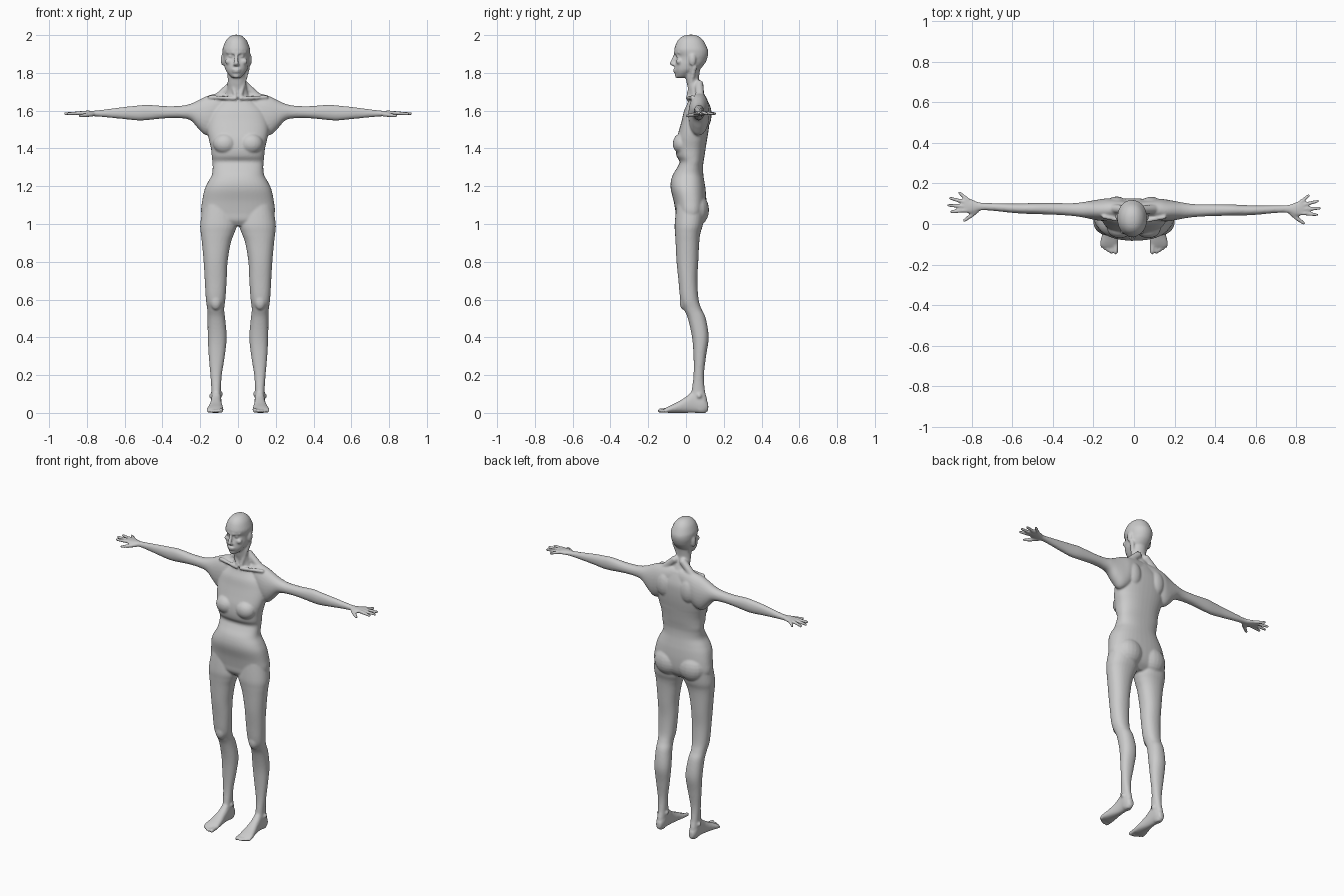
import bpy, bmesh, math
from mathutils import Vector, Matrix

bm = bmesh.new()
ORDER = {'x': lambda t, a, b: (t, a, b), 'y': lambda t, a, b: (a, t, b), 'z': lambda t, a, b: (a, b, t)}


def spline(rows, steps=5):
    """Catmull-Rom through the section rows."""
    out = []
    for i in range(len(rows) - 1):
        p = [rows[max(i - 1, 0)], rows[i], rows[i + 1], rows[min(i + 2, len(rows) - 1)]]
        for k in range(steps):
            u = k / steps
            out.append([0.5 * (2 * b + (c - a) * u + (2 * a - 5 * b + 4 * c - d) * u * u
                               + (3 * b - a - 3 * c + d) * u ** 3) for a, b, c, d in zip(*p)])
    return out + [list(rows[-1])]


def loft(rows, axis='z', power=2.0, n=28):
    """Closed skin over rows of (position, a_min, a_max, b_min, b_max)."""
    def bend(v):
        return math.copysign(abs(v) ** (2 / power), v)
    rings = []
    for t, a0, a1, b0, b1 in spline(rows):
        ring = []
        for k in range(n):
            w = 2 * math.pi * k / n
            a = (a0 + a1) / 2 + (a1 - a0) / 2 * bend(math.cos(w))
            b = (b0 + b1) / 2 + (b1 - b0) / 2 * bend(math.sin(w))
            ring.append(bm.verts.new(ORDER[axis](t, a, b)))
        rings.append(ring)
    for r, s in zip(rings, rings[1:]):
        for k in range(n):
            bm.faces.new((r[k], r[(k + 1) % n], s[(k + 1) % n], s[k]))
    bm.faces.new(rings[0])
    bm.faces.new(rings[-1])


def ball(c, r):
    m = Matrix.Translation(c) @ Matrix.Diagonal((*r, 1))
    bmesh.ops.create_uvsphere(bm, u_segments=20, v_segments=12, radius=1, matrix=m)


def limb(a, b, r1, r2):
    """Rounded tapered rod."""
    a, b = Vector(a), Vector(b)
    m = Matrix.Translation((a + b) / 2) @ (b - a).to_track_quat('Z', 'Y').to_matrix().to_4x4()
    bmesh.ops.create_cone(bm, cap_ends=True, segments=14, radius1=r1, radius2=r2,
                          depth=(b - a).length, matrix=m)
    ball(a, (r1,) * 3)
    ball(b, (r2,) * 3)


# --- one side, mirrored below ---
# leg
loft([(1.10, .02, .185, -.05, .10), (1.0, .006, .20, -.06, .09), (.95, .02, .197, -.058, .076),
      (.90, .038, .191, -.055, .07), (.80, .055, .182, -.05, .065), (.70, .06, .176, -.04, .06),
      (.60, .067, .17, -.03, .067), (.55, .073, .163, -.012, .082), (.50, .068, .161, .01, .105),
      (.40, .06, .16, .032, .12), (.30, .07, .155, .04, .106), (.20, .086, .146, .04, .095),
      (.12, .09, .141, .03, .10), (.07, .09, .142, .02, .112), (.02, .092, .14, .04, .115),
      (0, .10, .13, .06, .105)], 'z', 2.2)
ball((.117, -.012, .59), (.03, .022, .045))
# ankle bones
ball((.092, .065, .10), (.012, .014, .014))
ball((.141, .07, .09), (.012, .014, .014))
# foot
loft([(.118, .10, .13, .01, .05), (.09, .09, .142, 0, .09), (.04, .088, .142, 0, .115),
      (0, .086, .146, 0, .085), (-.05, .08, .157, 0, .055), (-.09, .077, .167, 0, .036),
      (-.112, .08, .166, .003, .024)], 'y', 2.3)
# toes
for x, tip, r in ((.09, -.138, .012), (.111, -.138, .009), (.127, -.13, .009),
                  (.142, -.121, .0085), (.157, -.11, .0085)):
    limb((x, -.09, .016), (x, tip, r), r, r)
# arm and shoulder
loft([(.02, .035, .11, 1.56, 1.70), (.08, .025, .12, 1.52, 1.695), (.13, .015, .125, 1.48, 1.688),
      (.17, .015, .12, 1.47, 1.675), (.21, .022, .113, 1.505, 1.655), (.25, .03, .106, 1.548, 1.637),
      (.30, .037, .10, 1.56, 1.626), (.38, .042, .10, 1.56, 1.624), (.48, .045, .10, 1.55, 1.631),
      (.53, .046, .098, 1.548, 1.627), (.60, .05, .096, 1.555, 1.62), (.70, .06, .097, 1.565, 1.607),
      (.76, .06, .10, 1.57, 1.60), (.80, .045, .115, 1.572, 1.60), (.83, .05, .124, 1.576, 1.598),
      (.843, .06, .12, 1.58, 1.594)], 'x', 2.1)
# fingers and thumb
for a, b in (((.825, .06), (.90, .053)), ((.83, .08), (.914, .085)),
             ((.83, .10), (.905, .12)), ((.82, .113), (.86, .147))):
    limb((*a, 1.588), (*b, 1.584), .0105, .008)
limb((.775, .06, 1.58), (.805, .033, 1.576), .013, .011)
limb((.805, .033, 1.576), (.837, .01, 1.573), .011, .008)
# chest, shoulder blade, buttock, hip
ball((.07, -.022, 1.425), (.062, .048, .055))
ball((.085, .10, 1.58), (.05, .035, .075))
ball((.085, .058, 1.075), (.088, .064, .085))
# collar bone and neck tendons
limb((.015, .008, 1.665), (.15, .035, 1.672), .010, .010)
limb((.05, .045, 1.83), (.012, .012, 1.675), .014, .010)
limb((.03, .07, 1.74), (.10, .075, 1.675), .022, .022)

half = bm.verts[:] + bm.edges[:] + bm.faces[:]
copy = bmesh.ops.duplicate(bm, geom=half)['geom']
for v in copy:
    if isinstance(v, bmesh.types.BMVert):
        v.co.x *= -1

# --- middle parts ---
# torso
loft([(z, -w, w, f, b) for z, w, f, b in (
    (1.68, .055, .022, .10), (1.64, .10, .008, .115), (1.60, .14, -.01, .125), (1.55, .158, -.022, .125),
    (1.50, .163, -.036, .12), (1.45, .155, -.05, .112), (1.40, .143, -.055, .104), (1.36, .139, -.05, .098),
    (1.33, .136, -.034, .093), (1.30, .134, -.046, .09), (1.26, .138, -.07, .092), (1.22, .16, -.081, .098),
    (1.18, .178, -.08, .104), (1.12, .19, -.065, .108), (1.06, .195, -.055, .105), (1.02, .17, -.05, .09),
    (.99, .08, -.03, .06))], 'z', 2.4, 40)
# neck
loft([(1.86, -.055, .04, -.01, .085), (1.80, -.055, .04, -.008, .072), (1.75, -.055, .042, .003, .07),
      (1.70, -.058, .052, .014, .088), (1.64, -.08, .075, .015, .115)])
# head
hx = -.009
loft([(z, hx - w, hx + w, f, b) for z, w, f, b in (
    (2.002, .012, .01, .042), (1.993, .034, -.02, .068), (1.97, .056, -.045, .093), (1.93, .072, -.061, .113),
    (1.91, .073, -.06, .118), (1.89, .071, -.05, .116), (1.87, .068, -.053, .11), (1.85, .066, -.058, .10),
    (1.82, .059, -.06, .075), (1.80, .047, -.056, .04), (1.78, .03, -.05, .01),
    (1.773, .018, -.044, -.01))], 'z', 2.1)
# nose, lips, chin
limb((hx, -.056, 1.898), (hx, -.074, 1.85), .008, .012)
ball((hx, -.066, 1.845), (.018, .011, .009))
ball((hx, -.058, 1.817), (.024, .011, .006))
ball((hx, -.057, 1.806), (.021, .011, .006))
ball((hx, -.046, 1.786), (.02, .013, .014))
# brows, eyes, cheeks, ears
for s in (1, -1):
    limb((hx + s * .012, -.058, 1.906), (hx + s * .046, -.037, 1.908), .008, .008)
    ball((hx + s * .029, -.041, 1.888), (.013, .011, .009))
    ball((hx + s * .04, -.036, 1.86), (.02, .016, .016))
    ball((hx + s * .073, .035, 1.87), (.009, .018, .032))

# slight skew of the arms seen from above
for v in bm.verts:
    if v.co.z > 1.45:
        v.co.y -= .008 * v.co.x
bmesh.ops.recalc_face_normals(bm, faces=bm.faces)

# fuse everything into one skin
mesh = bpy.data.meshes.new("human_body")
bm.to_mesh(mesh)
bm.free()
body = bpy.data.objects.new("human_body", mesh)
bpy.context.collection.objects.link(body)
rm = body.modifiers.new("fuse", 'REMESH')
rm.mode = 'VOXEL'
rm.voxel_size = .006
rm.use_smooth_shade = True
sm = body.modifiers.new("soften", 'SMOOTH')
sm.factor = .5
sm.iterations = 4
